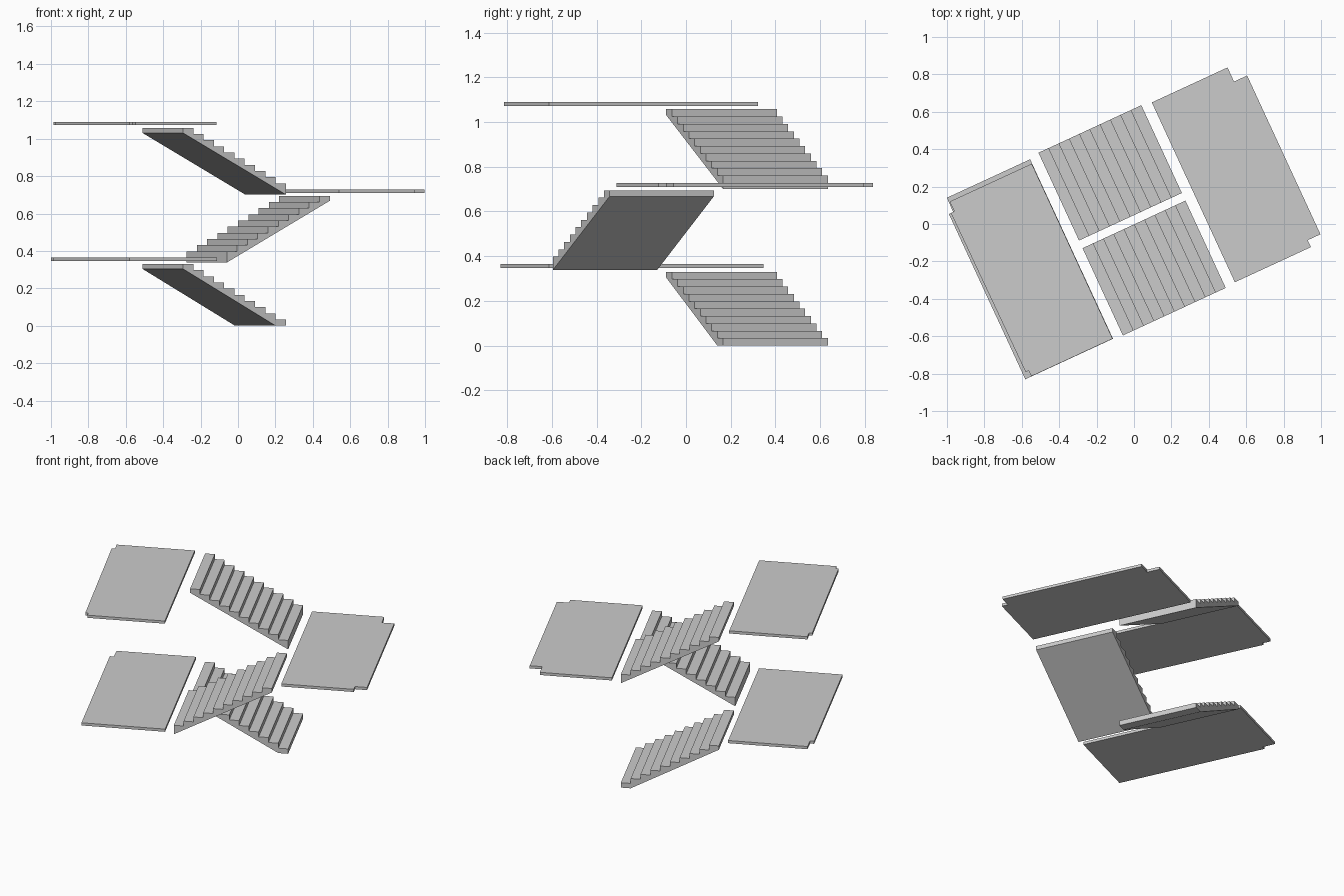
import bpy, math

if "Cube" in bpy.data.objects:
    bpy.data.objects.remove(bpy.data.objects["Cube"])

ANGLE = math.radians(24.8)   # whole stair is turned in plan
RISE, STEPS = 0.033, 10
U0, U1 = -0.304, 0.302       # ends of every flight along its run
RUN = (U1 - U0) / STEPS
THICK = 0.018


def prism(name, a, b):
    """Solid between two matching outlines a and b."""
    n = len(a)
    faces = [list(range(n))[::-1], list(range(n, 2 * n))]
    faces += [[i, (i + 1) % n, n + (i + 1) % n, n + i] for i in range(n)]
    mesh = bpy.data.meshes.new(name)
    mesh.from_pydata(a + b, [], faces)
    ob = bpy.data.objects.new(name, mesh)
    bpy.context.collection.objects.link(ob)
    ob.rotation_euler.z = ANGLE
    # consistent outward normals
    import bmesh
    bm = bmesh.new()
    bm.from_mesh(mesh)
    bmesh.ops.recalc_face_normals(bm, faces=bm.faces)
    bm.to_mesh(mesh)
    bm.free()
    return ob


def flight(name, base, v0, v1, soffit, flip=False):
    """Stepped profile rising along +u, or along -u when flipped."""
    pts = []
    for k in range(STEPS):
        z = base + RISE * (k + 1)
        pts += [(U0 + k * RUN, z), (U0 + (k + 1) * RUN, z)]
    pts += [(U0 + d, z) for d, z in soffit]
    if flip:
        pts = [(U0 + U1 - u, z) for u, z in pts]
    return prism(name, [(u, v0, z) for u, z in pts], [(u, v1, z) for u, z in pts])


def landing(name, outline, top):
    return prism(name, [(u, v, top - THICK) for u, v in outline],
                 [(u, v, top) for u, v in outline])


# Flights: soffit points are (distance along run, height)
L = U1 - U0
flight("lower_flight", 0.0, 0.043, 0.56, [(L, 0.304), (RUN, 0.0), (0, 0.0)], True)
flight("middle_flight", 0.365, -0.516, -0.002, [(L, 0.668), (0, 0.338)])
flight("upper_flight", 0.728, 0.043, 0.56, [(L, 1.031), (0, 0.701)], True)

# Landings with notched outer corners
landing("lower_landing", [(-0.359, 0.547), (-0.849, 0.547), (-0.851, 0.464),
                          (-0.876, 0.464), (-0.876, -0.51), (-0.359, -0.51)], 0.365)
landing("middle_landing", [(0.359, 0.55), (0.805, 0.55), (0.805, 0.467), (0.882, 0.467),
                           (0.882, -0.468), (0.807, -0.468), (0.807, -0.509),
                           (0.359, -0.509)], 0.728)
landing("upper_landing", [(-0.361, 0.522), (-0.844, 0.522), (-0.844, 0.464),
                          (-0.864, 0.464), (-0.858, -0.476), (-0.84, -0.476),
                          (-0.84, -0.509), (-0.361, -0.509)], 1.09)
